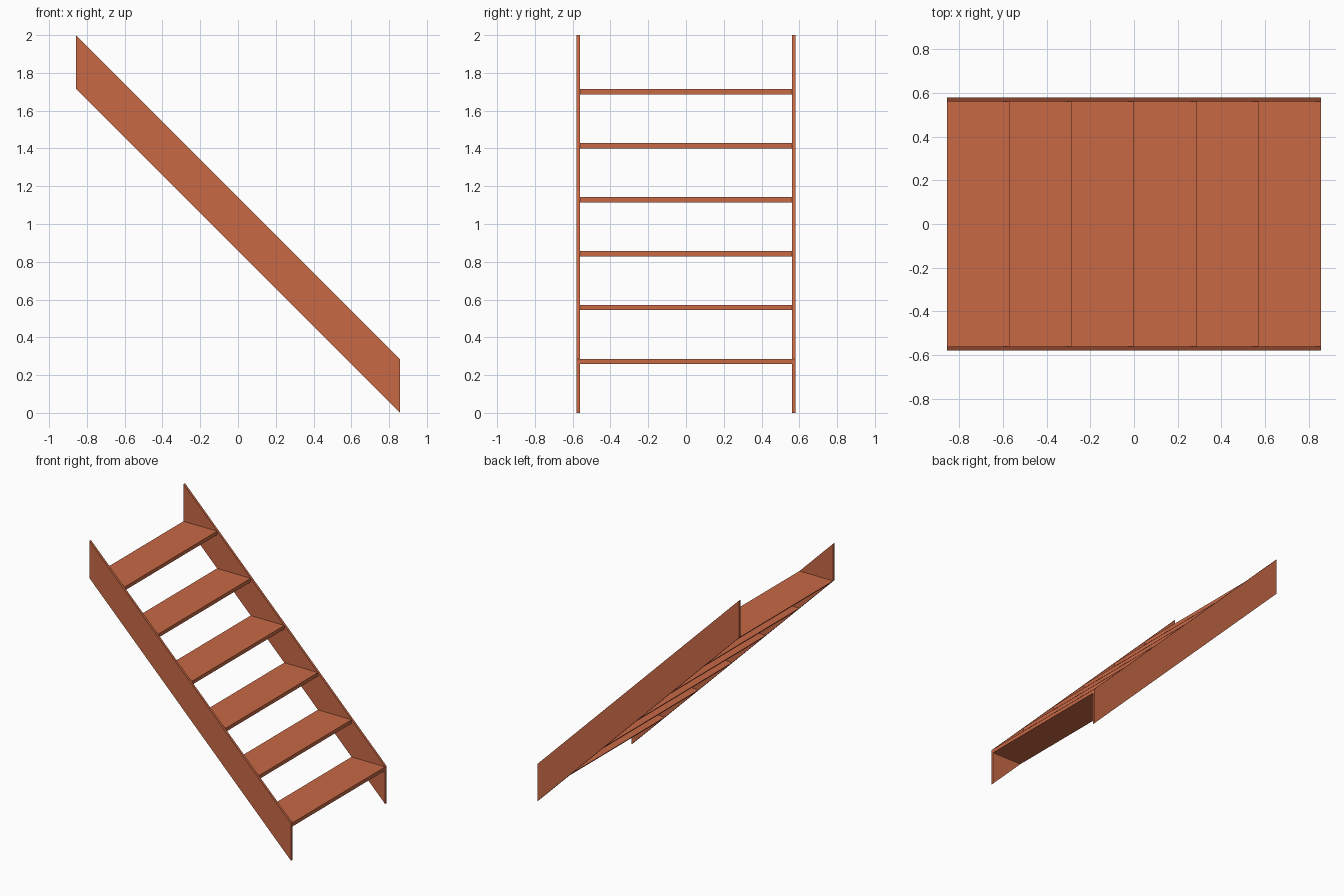
import bpy

cube = bpy.data.objects.get("Cube")
if cube:
    bpy.data.objects.remove(cube, do_unlink=True)

STEP = 2 / 7            # rise and run of one step
COUNT = 6
HALF = STEP * COUNT / 2
INNER, OUTER = 0.562, 0.58
THICK = 0.028

wood = bpy.data.materials.new("terracotta")
wood.use_nodes = True
color = (0.58, 0.14, 0.06, 1)
wood.diffuse_color = color
wood.node_tree.nodes["Principled BSDF"].inputs["Base Color"].default_value = color


def extrude_profile(name, profile, y0, y1):
    """Solid from an (x, z) outline, counter-clockwise from the front."""
    n = len(profile)
    verts = [(x, y, z) for y in (y0, y1) for x, z in profile]
    faces = [list(range(n)), list(range(2 * n - 1, n - 1, -1))]
    for i in range(n):
        j = (i + 1) % n
        faces.append([j, i, n + i, n + j])
    mesh = bpy.data.meshes.new(name)
    mesh.from_pydata(verts, [], faces)
    mesh.materials.append(wood)
    obj = bpy.data.objects.new(name, mesh)
    bpy.context.collection.objects.link(obj)
    return obj


# Sloping side boards with plumb-cut ends
board = [(-HALF, 2 - STEP), (HALF, 0), (HALF, STEP), (-HALF, 2)]
extrude_profile("front_stringer", board, -OUTER, -INNER)
extrude_profile("back_stringer", board, INNER, OUTER)

# Open treads, back edge cut flush with the underside of the boards
for i in range(COUNT):
    front = HALF - i * STEP
    back = front - STEP
    top = (i + 1) * STEP
    tread = [(back, top), (back + THICK, top - THICK),
             (front, top - THICK), (front, top)]
    extrude_profile(f"tread_{i + 1}", tread, -INNER, INNER)
